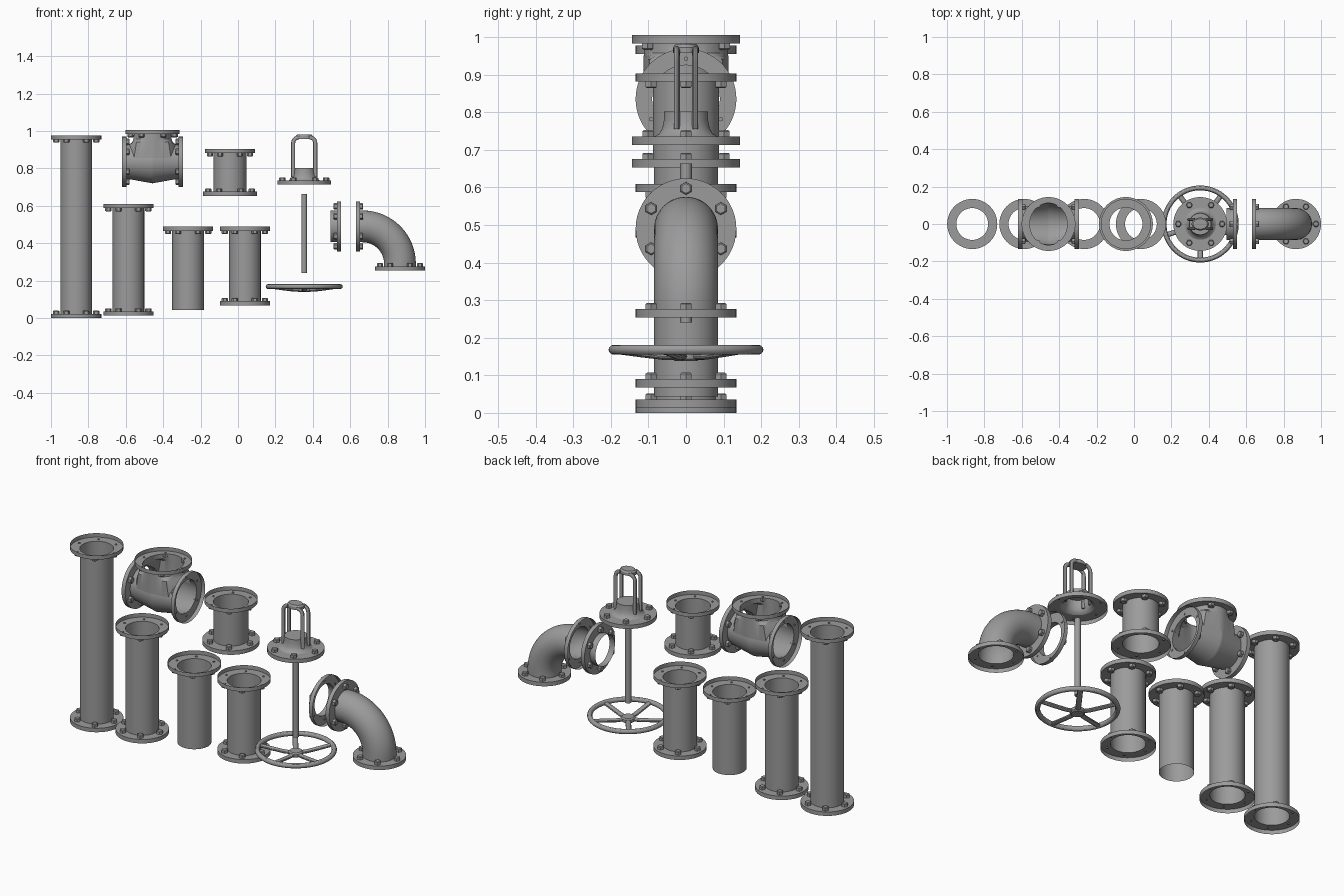
import bpy, bmesh
from math import sin, cos, pi, sqrt, copysign
from mathutils import Matrix, Vector

if "Cube" in bpy.data.objects:
    bpy.data.objects.remove(bpy.data.objects["Cube"])

SEG = 48
PIPE, FL, T = 0.085, 0.134, 0.022      # pipe radius, flange radius, flange depth
BIG = 0.144                            # wider flanges around the valve
TO_X = Matrix.Rotation(pi / 2, 4, 'Y')  # local z becomes +x
I = Matrix.Identity(4)
IRON = bpy.data.materials.new("dark_iron")
IRON.diffuse_color = (0.33, 0.33, 0.33, 1)
IRON.use_nodes = True
IRON.node_tree.nodes["Principled BSDF"].inputs["Base Color"].default_value = IRON.diffuse_color


def skin(bm, rings, caps=(False, False)):
    vs = [[bm.verts.new(p) for p in ring] for ring in rings]
    n = len(vs[0])
    for a, b in zip(vs, vs[1:]):
        for i in range(n):
            j = (i + 1) % n
            bm.faces.new((a[i], a[j], b[j], b[i]))
    if caps[0]:
        bm.faces.new(vs[0][::-1])
    if caps[1]:
        bm.faces.new(vs[-1])


def lathe(bm, profile, m=I, caps=(False, False), n=SEG, sy=1.0):
    skin(bm, [[m @ Vector((r * cos(2 * pi * i / n), sy * r * sin(2 * pi * i / n), z))
               for i in range(n)] for r, z in profile], caps)


def sweep(bm, pts, ru, rv, side, n=12, caps=(True, True)):
    # oval section along a path: ru across (along side), rv in the path's plane
    pts = [Vector(p) for p in pts]
    side = Vector(side).normalized()
    rings = []
    for k, p in enumerate(pts):
        t = (pts[min(k + 1, len(pts) - 1)] - pts[max(k - 1, 0)]).normalized()
        v = t.cross(side).normalized()
        rings.append([p + ru * cos(2 * pi * i / n) * side + rv * sin(2 * pi * i / n) * v
                      for i in range(n)])
    skin(bm, rings, caps)


def bolts(bm, z, d, m=I, r=0.107):
    # six hex heads on the pipe side, tips just through the flange
    for k in range(6):
        a = k * pi / 3
        c = Matrix.Translation((r * cos(a), r * sin(a), z)) @ Matrix.Rotation(a, 4, 'Z')
        lathe(bm, [(0.017, 0), (0.017, d * 0.014), (0.013, d * 0.017)],
              m @ c, (True, True), 6)
        lathe(bm, [(0.006, 0), (0.006, -d * 0.004)], m @ c, (True, True), 6)


def finish(name, bm, loc):
    bmesh.ops.remove_doubles(bm, verts=bm.verts, dist=0.0001)
    bmesh.ops.recalc_face_normals(bm, faces=bm.faces)
    me = bpy.data.meshes.new(name)
    bm.to_mesh(me)
    bm.free()
    me.materials.append(IRON)
    ob = bpy.data.objects.new(name, me)
    ob.location = loc
    bpy.context.collection.objects.link(ob)


def pipe(name, x, z0, z1, bottom=FL, r=PIPE):
    # straight pipe, flanges hollow on the mating side
    bm = bmesh.new()
    h = z1 - z0
    prof = [(bottom, 0), (bottom, T), (r, T)] if bottom else [(r, 0)]
    lathe(bm, prof + [(r, h - T), (FL, h - T), (FL, h)])
    if bottom:
        bolts(bm, T, 1, r=bottom - 0.027)
    bolts(bm, h - T, -1)
    finish(name, bm, (x, 0, z0))


pipe("pipe_long", -0.865, 0.0, 0.977)
pipe("pipe_medium", -0.586, 0.013, 0.609)
pipe("pipe_open_end", -0.267, 0.043, 0.488, bottom=None)
pipe("pipe_short", 0.037, 0.068, 0.488)
pipe("pipe_adapter", -0.043, 0.653, 0.903, bottom=BIG, r=0.088)

# valve body: barrel swelling to a middle crease, creased neck on top
bm = bmesh.new()
W, AX, AY = 0.162, 0.125, 0.16


def belly(x):
    return 0.09 + 0.025 * max(0, 1 - abs(x) / 0.14)


def cut(x):
    return belly(x) - 0.002


def neck(rx, z, crease):
    ring = []
    for i in range(SEG):
        a = 2 * pi * i / SEG
        x, y = rx * cos(a), 0.112 * sin(a)
        if crease:
            y = copysign(min(AY * abs(sin(a)), cut(x)), sin(a))
        ring.append((x, y, z if z else sqrt(max(0, belly(x) ** 2 - y * y))))
    return ring


xs = [-0.14 + 0.28 * i / 40 for i in range(41)]
lathe(bm, [(FL, -W), (FL, T - W)] + [(belly(x), x) for x in xs]
      + [(FL, W - T), (FL, W)], TO_X, n=72)
inside = [f for f in bm.faces if f.calc_center_median().z > 0 and
          all((v.co.x / AX) ** 2 + (v.co.y / AY) ** 2 < 1 and abs(v.co.y) < cut(v.co.x)
              for v in f.verts)]
bmesh.ops.delete(bm, geom=inside, context='FACES')
skin(bm, [neck(AX, 0, True), neck(0.108, 0.105, True), neck(0.102, 0.122, False),
          neck(0.1, 0.148, False)]
     + [[(BIG * cos(2 * pi * i / SEG), BIG * sin(2 * pi * i / SEG), z) for i in range(SEG)]
        for z in (0.148, 0.17)])
bolts(bm, T - W, 1, TO_X)
bolts(bm, W - T, -1, TO_X)
bolts(bm, 0.148, -1, r=0.118)
finish("valve_body", bm, (-0.457, 0, 0.835))

# bonnet with four-legged yoke and cap
VX = 0.354
bm = bmesh.new()
lathe(bm, [(BIG, 0.713), (BIG, 0.735), (0.084, 0.735), (0.071, 0.743), (0.063, 0.757),
           (0.059, 0.778), (0.058, 0.802), (0.018, 0.802)], caps=(False, True))
bolts(bm, 0.735, 1, r=0.117)
finish("valve_bonnet", bm, (VX, 0, 0))
bm = bmesh.new()
for sx in (-1, 1):
    for y in (-0.0245, 0.0245):
        arc = [(sx * (0.03 + 0.029 * cos(k * pi / 12)), y, 0.935 + 0.03 * sin(k * pi / 12))
               for k in range(7)]
        sweep(bm, [(sx * 0.059, y, 0.755), (sx * 0.059, y, 0.84)] + arc,
              0.008, 0.011, (0, 1, 0))
lathe(bm, [(0.046, 0.957), (0.046, 0.972), (0.038, 0.981)], caps=(True, True), sy=0.74)
finish("valve_yoke", bm, (VX, 0, 0))

# valve stem
bm = bmesh.new()
lathe(bm, [(0.0155, 0.241), (0.0155, 0.664)], caps=(True, True), n=24)
finish("valve_stem", bm, (VX, 0, 0))

# handwheel: rim, five sloping flat spokes, hub
bm = bmesh.new()
lathe(bm, [(0.193 + 0.013 * cos(k * pi / 6), 0.168 + 0.013 * sin(k * pi / 6))
           for k in range(13)], n=64)
for k in range(5):
    a = -pi / 2 + k * 2 * pi / 5
    c, s = cos(a), sin(a)
    sweep(bm, [(r * c, r * s, z) for r, z in
               [(0.02, 0.15), (0.06, 0.15), (0.12, 0.157), (0.188, 0.166)]],
          0.014, 0.009, (-s, c, 0))
lathe(bm, [(0.03, 0.138), (0.037, 0.144), (0.037, 0.158), (0.03, 0.164)],
      caps=(True, True), n=32)
finish("handwheel", bm, (VX, 0, 0))

# loose collar flange facing the elbow
bm = bmesh.new()
lathe(bm, [(PIPE, 0), (PIPE, 0.033), (FL, 0.033), (FL, 0.055)], TO_X)
bolts(bm, 0.033, -1, TO_X)
finish("collar_flange", bm, (0.495, 0, 0.49))

# elbow: quarter bend between two flanges
bm = bmesh.new()
R = 0.2
bend = [(0.652, 0, 0.49)] + [(0.666 + R * sin(k * pi / 32), 0, 0.29 + R * cos(k * pi / 32))
                             for k in range(17)] + [(0.866, 0, 0.276)]
sweep(bm, bend, PIPE, PIPE, (0, 1, 0), SEG, (False, False))
side = Matrix.Translation((0.63, 0, 0.49)) @ TO_X
foot = Matrix.Translation((0.866, 0, 0.254))
for m in (side, foot):
    lathe(bm, [(FL, 0), (FL, T), (PIPE, T)], m)
    bolts(bm, T, 1, m)
finish("elbow", bm, (0, 0, 0))

# smooth shading with crisp edges
bpy.ops.object.select_all(action='SELECT')
bpy.context.view_layer.objects.active = bpy.data.objects["elbow"]
bpy.ops.object.shade_smooth_by_angle()
